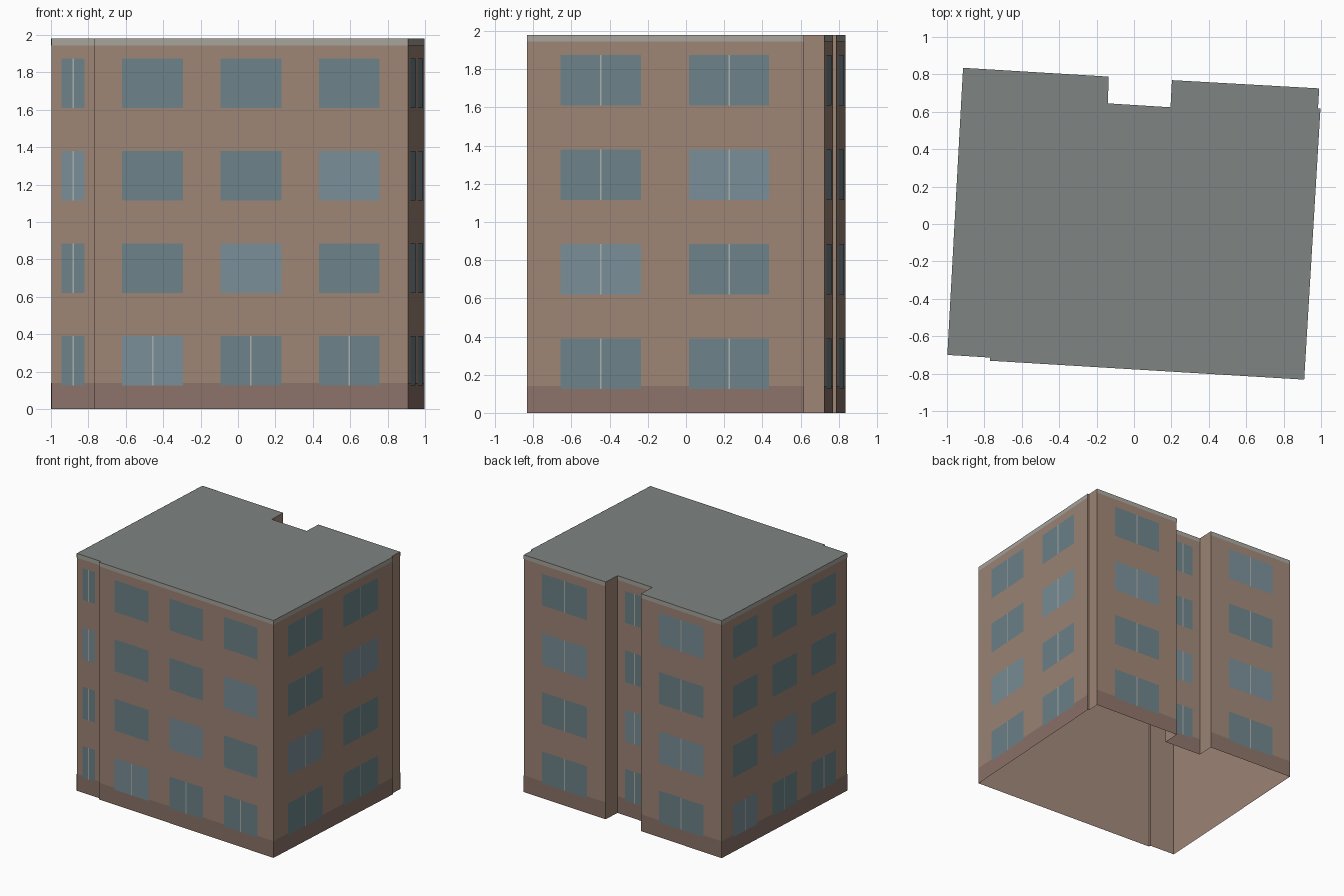
import bpy
from mathutils import Vector

if "Cube" in bpy.data.objects:
    bpy.data.objects.remove(bpy.data.objects["Cube"])

HEIGHT = 1.98
FLOOR = 0.495

# Footprint corners, counter-clockwise from the front left
PLAN = [Vector(p) for p in (
    (-0.998, -0.70), (-0.77, -0.714), (-0.771, -0.731), (0.91, -0.832),
    (0.997, 0.617), (0.984, 0.618), (0.99, 0.725), (0.203, 0.769),
    (0.195, 0.624), (-0.14, 0.645), (-0.135, 0.788), (-0.914, 0.835))]

# Wall index: (window centres along the wall, window width), as fractions
WINDOWS = {
    0: ((0.51,), 0.54),
    2: ((0.187, 0.5, 0.813), 0.193),
    3: ((0.266, 0.73), 0.29),
    6: ((0.5,), 0.55),
    8: ((0.5,), 0.56),
    10: ((0.5,), 0.55),
    11: ((0.187, 0.5, 0.813), 0.195),
}
# Paler panes: (wall, column, floor)
PALE = {(2, 0, 0), (2, 1, 1), (2, 2, 2), (0, 0, 2), (3, 0, 1), (3, 1, 2),
        (6, 0, 2), (8, 0, 1), (10, 0, 1), (10, 0, 3), (11, 1, 1), (11, 0, 0)}


def material(name, rgb):
    mat = bpy.data.materials.new(name)
    mat.diffuse_color = (*rgb, 1)
    mat.use_nodes = True
    mat.node_tree.nodes["Principled BSDF"].inputs["Base Color"].default_value = mat.diffuse_color
    return mat


def make(name, quads, mat):
    """One object from a list of polygons."""
    verts, faces = [], []
    for poly in quads:
        faces.append(range(len(verts), len(verts) + len(poly)))
        verts.extend(poly)
    mesh = bpy.data.meshes.new(name)
    mesh.from_pydata(verts, [], [list(f) for f in faces])
    mesh.materials.append(mat)
    obj = bpy.data.objects.new(name, mesh)
    bpy.context.collection.objects.link(obj)
    return obj


def panel(wall, u0, u1, z0, z1, offset=0.0):
    """Upright rectangle on a wall, between fractions u0 and u1 of its length."""
    a, b = PLAN[wall], PLAN[(wall + 1) % len(PLAN)]
    d = (b - a).normalized()
    out = Vector((d.y, -d.x)) * offset
    p, q = a.lerp(b, u0) + out, a.lerp(b, u1) + out
    return [(p.x, p.y, z0), (q.x, q.y, z0), (q.x, q.y, z1), (p.x, p.y, z1)]


# Wall shell, open underneath, and flat roof
walls = [panel(i, 0, 1, 0, HEIGHT) for i in range(len(PLAN))]
make("walls", walls, material("render_brown", (0.34, 0.235, 0.18)))
make("roof", [[(p.x, p.y, HEIGHT) for p in PLAN]],
     material("roof_grey", (0.21, 0.235, 0.225)))

# Plinth and roof-edge band on the main walls
make("plinth", [panel(i, 0, 1, 0, 0.14, 0.001) for i in WINDOWS],
     material("plinth_brown", (0.26, 0.17, 0.14)))
make("roof_edge_band", [panel(i, 0, 1, 1.945, HEIGHT, 0.001) for i in WINDOWS],
     material("band_grey", (0.38, 0.37, 0.33)))

# Windows and their centre bars on every floor
dark, pale, bars = [], [], []
for wall, (centres, width) in WINDOWS.items():
    length = (PLAN[(wall + 1) % len(PLAN)] - PLAN[wall]).length
    for col, c in enumerate(centres):
        for floor in range(4):
            z0 = 0.125 + floor * FLOOR
            pane = panel(wall, c - width / 2, c + width / 2, z0, z0 + 0.265, 0.002)
            (pale if (wall, col, floor) in PALE else dark).append(pane)
            if len(centres) < 3 or floor == 0:
                h = 0.004 / length
                bars.append(panel(wall, c - h, c + h, z0, z0 + 0.265, 0.003))
make("windows", dark, material("glass", (0.15, 0.225, 0.25)))
make("pale_windows", pale, material("pale_glass", (0.19, 0.27, 0.31)))
make("window_bars", bars, material("bar_grey", (0.42, 0.42, 0.40)))
